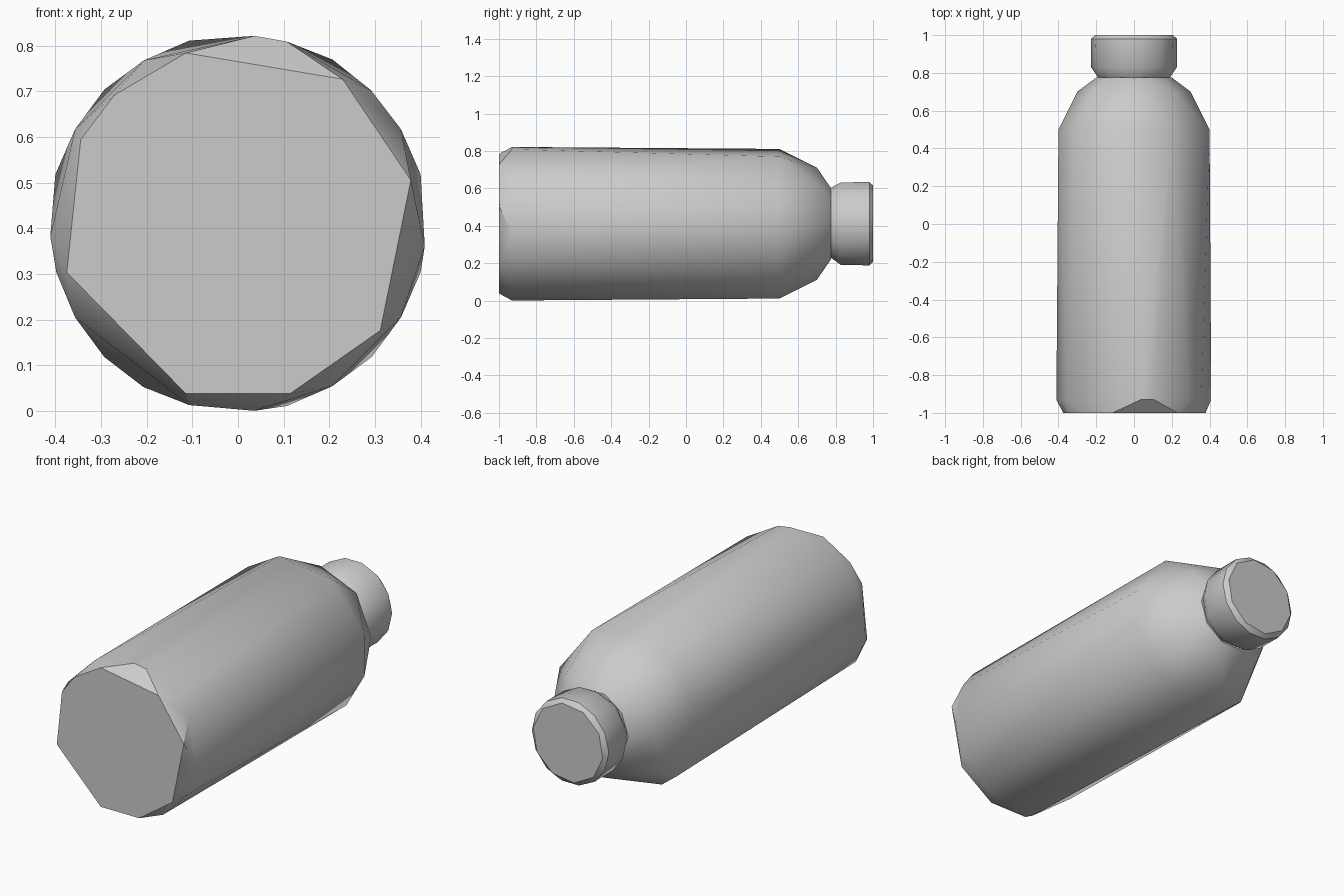
import bpy, bmesh
from math import radians, cos, sin

cube = bpy.data.objects.get("Cube")
if cube:
    bpy.data.objects.remove(cube, do_unlink=True)

AXIS_Z = 0.411

grey = bpy.data.materials.new("plain_grey")
grey.use_nodes = True
colour = (0.6, 0.6, 0.6, 1)
grey.diffuse_color = colour
grey.node_tree.nodes["Principled BSDF"].inputs["Base Color"].default_value = colour


def even(count, start=0):
    return [start + 360 * i / count for i in range(count)]


def hull_part(name, rings, sharp=30):
    """Faceted convex part lying along y, from (y, radius, angles) rings."""
    bm = bmesh.new()
    for y, r, angles in rings:
        for a in angles:
            t = radians(a)
            bm.verts.new((r * cos(t), y, AXIS_Z + r * sin(t)))
    out = bmesh.ops.convex_hull(bm, input=bm.verts[:])
    spare = [v for v in out["geom_interior"] + out["geom_unused"]
             if isinstance(v, bmesh.types.BMVert) and v.is_valid]
    if spare:
        bmesh.ops.delete(bm, geom=list(set(spare)), context='VERTS')
    bmesh.ops.dissolve_limit(bm, angle_limit=radians(0.5),
                             verts=bm.verts[:], edges=bm.edges[:])
    bmesh.ops.recalc_face_normals(bm, faces=bm.faces[:])
    mesh = bpy.data.meshes.new(name)
    bm.to_mesh(mesh)
    bm.free()
    mesh.materials.append(grey)
    ob = bpy.data.objects.new(name, mesh)
    bpy.context.collection.objects.link(ob)
    bpy.ops.object.select_all(action='DESELECT')
    ob.select_set(True)
    bpy.context.view_layer.objects.active = ob
    bpy.ops.object.shade_smooth_by_angle(angle=radians(sharp))
    return ob


# Uneven low-poly rims
base_rim = [14, 54, 107, 134, 152, 196, 253, 287, 323]
heel_rim = [-7, 30, 45, 75, 85, 120, 150, 184, 195, 210, 255, 275, 300, 330]
shoulder_rim = [15, 60, 105, 135, 165, 225, 240, 285, 315, 345]

# Bottle body: flat base, long barrel, sloping shoulder
hull_part("bottle_body", [
    (-1.0, 0.39, base_rim),
    (-0.93, 0.412, heel_rim),
    (0.5, 0.414, shoulder_rim),
    (0.7, 0.30, even(8)),
    (0.775, 0.20, even(10)),
])

# Screw cap with chamfered ends
hull_part("bottle_cap", [
    (0.77, 0.19, even(9, 10)),
    (0.83, 0.227, even(14)),
    (0.98, 0.228, even(14)),
    (1.0, 0.208, even(10, 8)),
])
